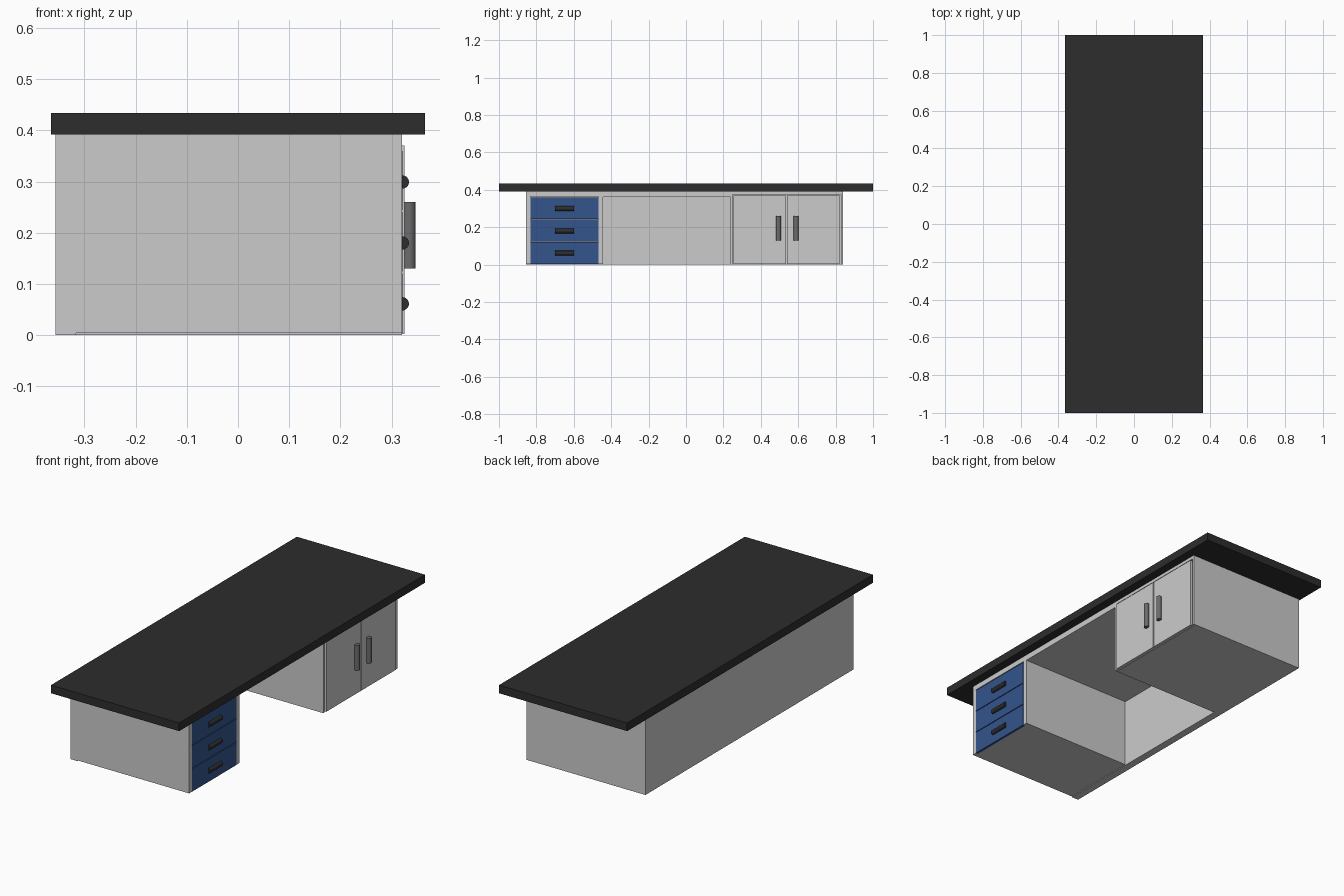
import bpy, math

if "Cube" in bpy.data.objects:
    bpy.data.objects.remove(bpy.data.objects["Cube"])


def material(name, rgb):
    m = bpy.data.materials.new(name)
    m.diffuse_color = (*rgb, 1)
    m.use_nodes = True
    m.node_tree.nodes["Principled BSDF"].inputs["Base Color"].default_value = m.diffuse_color
    return m


black = material("black", (0.026, 0.026, 0.026))
blue = material("blue", (0.035, 0.09, 0.27))
steel = material("dark_steel", (0.15, 0.15, 0.15))


def box(name, x, y, z, mat=None):
    """Box from (min, max) ranges."""
    bpy.ops.mesh.primitive_cube_add(size=1, location=[sum(r) / 2 for r in (x, y, z)])
    o = bpy.context.object
    o.name = name
    o.scale = [r[1] - r[0] for r in (x, y, z)]
    bpy.ops.object.transform_apply(location=False, rotation=False, scale=True)
    if mat:
        o.data.materials.append(mat)
    return o


def bar(name, loc, radius, length, mat, along_y=False):
    rot = (math.pi / 2, 0, 0) if along_y else (0, 0, 0)
    bpy.ops.mesh.primitive_cylinder_add(vertices=32, radius=radius, depth=length,
                                        location=loc, rotation=rot)
    o = bpy.context.object
    o.name = name
    o.data.materials.append(mat)
    bpy.ops.object.shade_smooth_by_angle(angle=math.radians(40))
    return o


BACK, INNER, FRONT, TOP = -0.357, -0.317, 0.32, 0.392

# Worktop, back panel and the rail panel above the knee space
box("worktop", (-0.365, 0.365), (-1, 1), (TOP, 0.434), black)
box("back_panel", (BACK, INNER), (-0.855, 0.84), (0, TOP))
box("knee_space_top", (INNER, FRONT), (-0.445, 0.237), (0.362, TOP))


def pedestal(name, y0, y1, wall, z0, head):
    """Case with side walls, head board and a core set back from the front."""
    box(name + "_side_a", (INNER, FRONT), (y0, y0 + wall), (z0, TOP))
    box(name + "_side_b", (INNER, FRONT), (y1 - wall, y1), (z0, TOP))
    box(name + "_head", (INNER, FRONT), (y0 + wall, y1 - wall), (head, TOP))
    box(name + "_core", (INNER, FRONT - 0.012), (y0 + wall, y1 - wall), (z0, head))


# Drawer pedestal with three blue fronts
pedestal("drawer_case", -0.855, -0.445, 0.023, 0.004, 0.365)
for i in range(3):
    z = 0.004 + i * 0.12
    box(f"drawer_front_{i + 1}", (FRONT - 0.012, FRONT + 0.001), (-0.831, -0.469),
        (z, z + 0.116), blue)
    bar(f"drawer_handle_{i + 1}", (FRONT + 0.001, -0.65, 0.061 + i * 0.119),
        0.013, 0.1, black, True)

# Cupboard with a pair of doors
pedestal("cupboard_case", 0.237, 0.84, 0.011, 0, 0.376)
for side, y0, y1, yh in (("left", 0.254, 0.535, 0.494), ("right", 0.541, 0.822, 0.589)):
    box(side + "_door", (FRONT - 0.012, FRONT + 0.005), (y0, y1), (0.002, 0.37))
    bar(side + "_door_handle", (0.334, yh, 0.195), 0.013, 0.13, steel)
